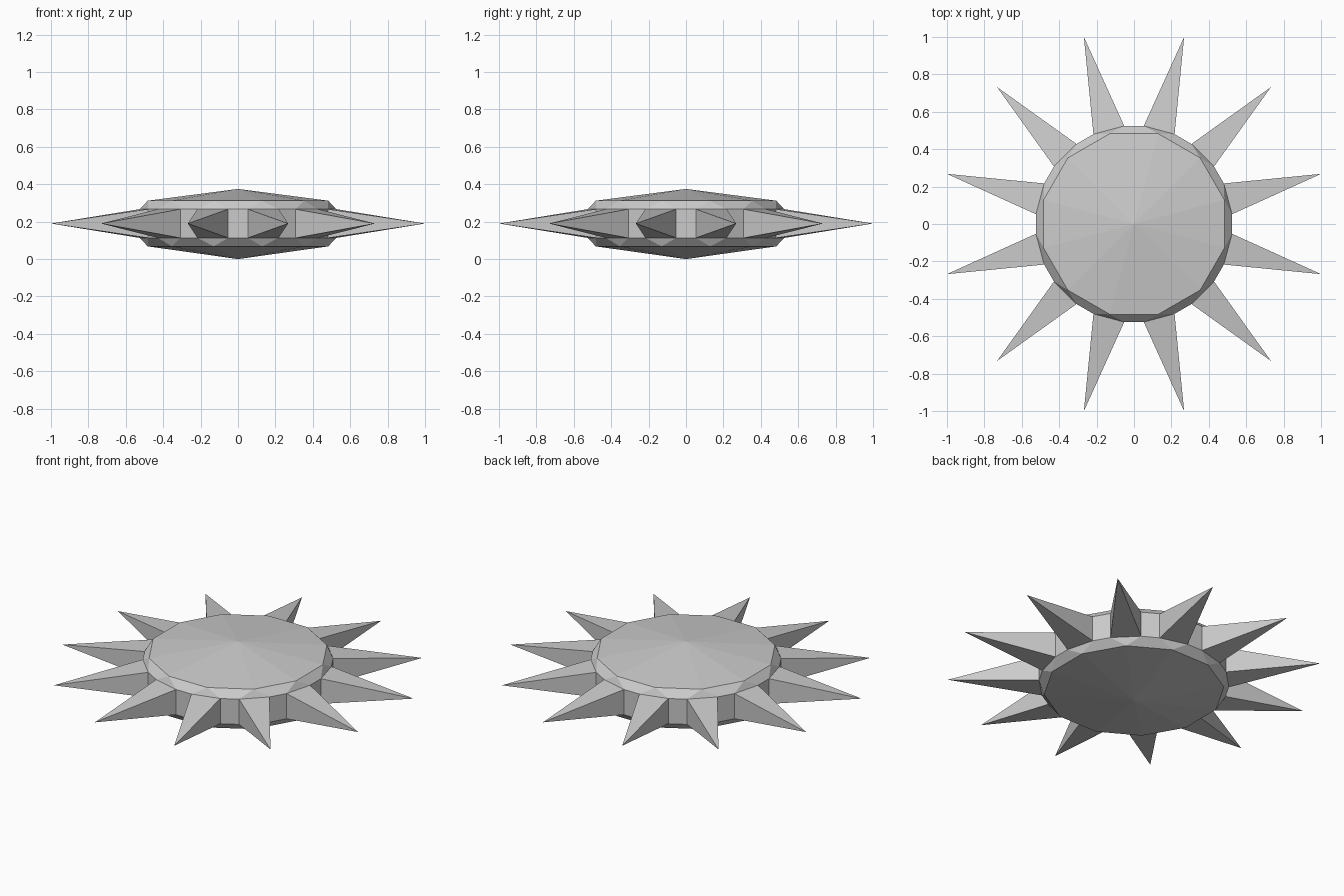
import bpy, bmesh
from math import radians, sin, cos
from mathutils import Vector

if "Cube" in bpy.data.objects:
    bpy.data.objects.remove(bpy.data.objects["Cube"])

SPIKES = 12
MID_Z = 0.19
TIP_R = 1.0 / cos(radians(15))


def polar(r, deg, z):
    return Vector((r * cos(radians(deg)), r * sin(radians(deg)), z))


bm = bmesh.new()

# Faceted lens-shaped disc: two shallow cones, bevelled rims, upright side band
points = [Vector((0, 0, 0)), Vector((0, 0, 0.375))]
for i in range(SPIKES):
    a = 15 + 30 * i
    points += [polar(0.50, a, z) for z in (0.068, 0.312)]
    points += [polar(0.527, a + s * 9.3, z) for s in (-1, 1) for z in (0.113, 0.267)]
for p in points:
    bm.verts.new(p)
bmesh.ops.convex_hull(bm, input=bm.verts[:])
bmesh.ops.dissolve_limit(bm, angle_limit=radians(0.5), verts=bm.verts[:], edges=bm.edges[:])
bm.normal_update()

# Spikes: pull every wide side panel out to a point
panels = [f for f in bm.faces if abs(f.normal.z) < 0.02 and f.calc_area() > 0.02]
for tip in bmesh.ops.poke(bm, faces=panels)["verts"]:
    d = Vector((tip.co.x, tip.co.y, 0)).normalized() * TIP_R
    tip.co = (d.x, d.y, MID_Z)
bmesh.ops.recalc_face_normals(bm, faces=bm.faces[:])

mesh = bpy.data.meshes.new("spiked_disc")
bm.to_mesh(mesh)
bm.free()
bpy.context.collection.objects.link(bpy.data.objects.new("spiked_disc", mesh))
